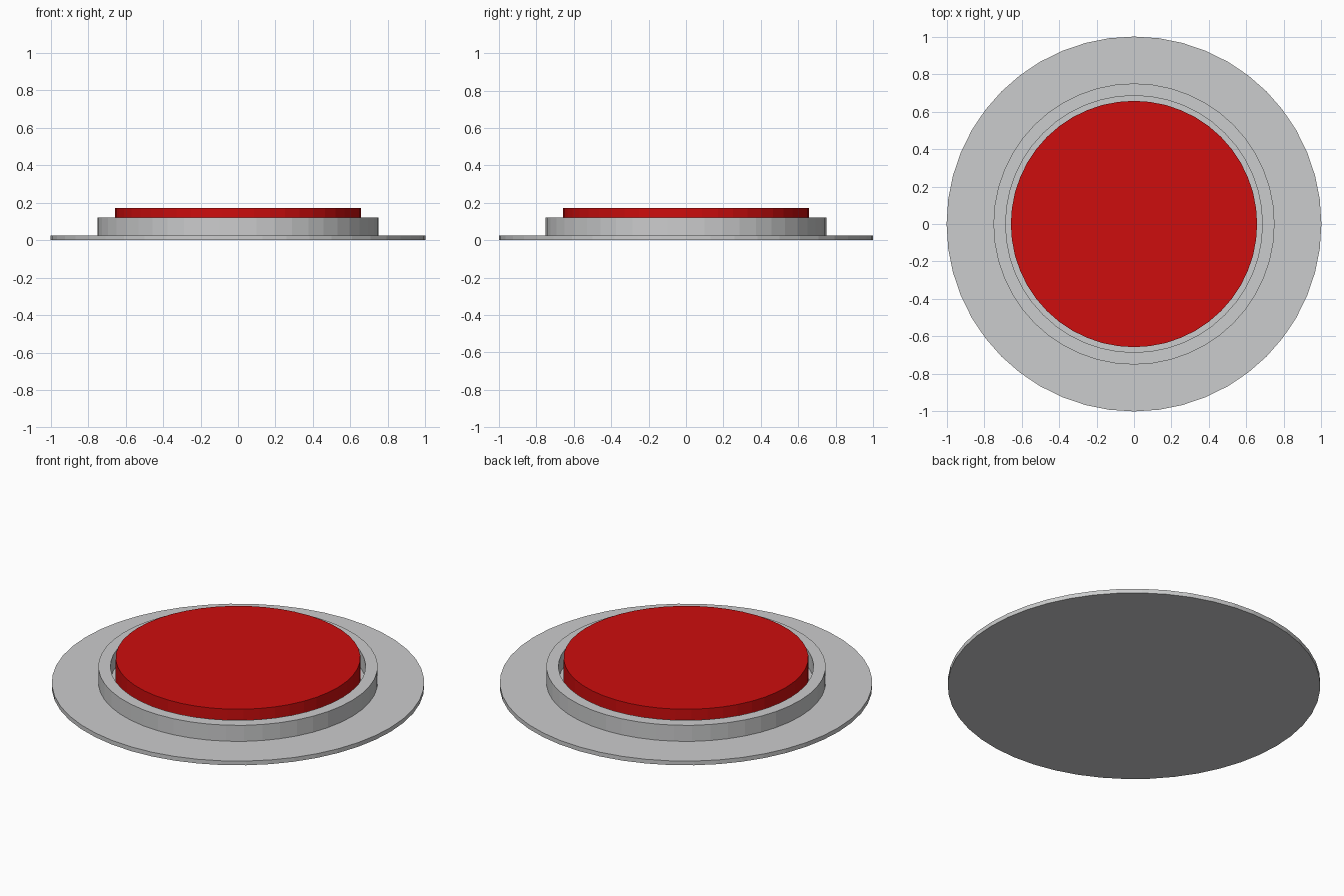
import bpy, bmesh, math

if "Cube" in bpy.data.objects:
    bpy.data.objects.remove(bpy.data.objects["Cube"])

SEGMENTS = 48


def flat_material(name, color):
    mat = bpy.data.materials.new(name)
    mat.diffuse_color = (*color, 1.0)
    mat.use_nodes = True
    mat.node_tree.nodes["Principled BSDF"].inputs["Base Color"].default_value = mat.diffuse_color
    return mat


def lathe(name, profile, mat):
    """Spin a (radius, z) profile around z; radius 0 ends are filled as flat caps."""
    bm = bmesh.new()
    rings = []
    for r, z in profile:
        rings.append([bm.verts.new((r * math.cos(2 * math.pi * i / SEGMENTS),
                                    r * math.sin(2 * math.pi * i / SEGMENTS), z))
                      for i in range(SEGMENTS)])
    for a, b in zip(rings, rings[1:]):
        for i in range(SEGMENTS):
            j = (i + 1) % SEGMENTS
            bm.faces.new((a[i], a[j], b[j], b[i]))
    bm.faces.new(rings[0][::-1])
    bm.faces.new(rings[-1])
    bmesh.ops.recalc_face_normals(bm, faces=bm.faces)
    mesh = bpy.data.meshes.new(name)
    bm.to_mesh(mesh)
    bm.free()
    mesh.materials.append(mat)
    obj = bpy.data.objects.new(name, mesh)
    bpy.context.collection.objects.link(obj)
    return obj


grey = flat_material("light grey", (0.60, 0.605, 0.61))
red = flat_material("button red", (0.61, 0.004, 0.004))

# Housing: wide flange, raised collar and the recess inside it
lathe("housing", [(1.0, 0.0), (1.0, 0.025), (0.75, 0.025), (0.75, 0.12),
                  (0.685, 0.12), (0.685, 0.025)], grey)

# Push button standing in the recess
lathe("button", [(0.657, 0.025), (0.657, 0.172)], red)
